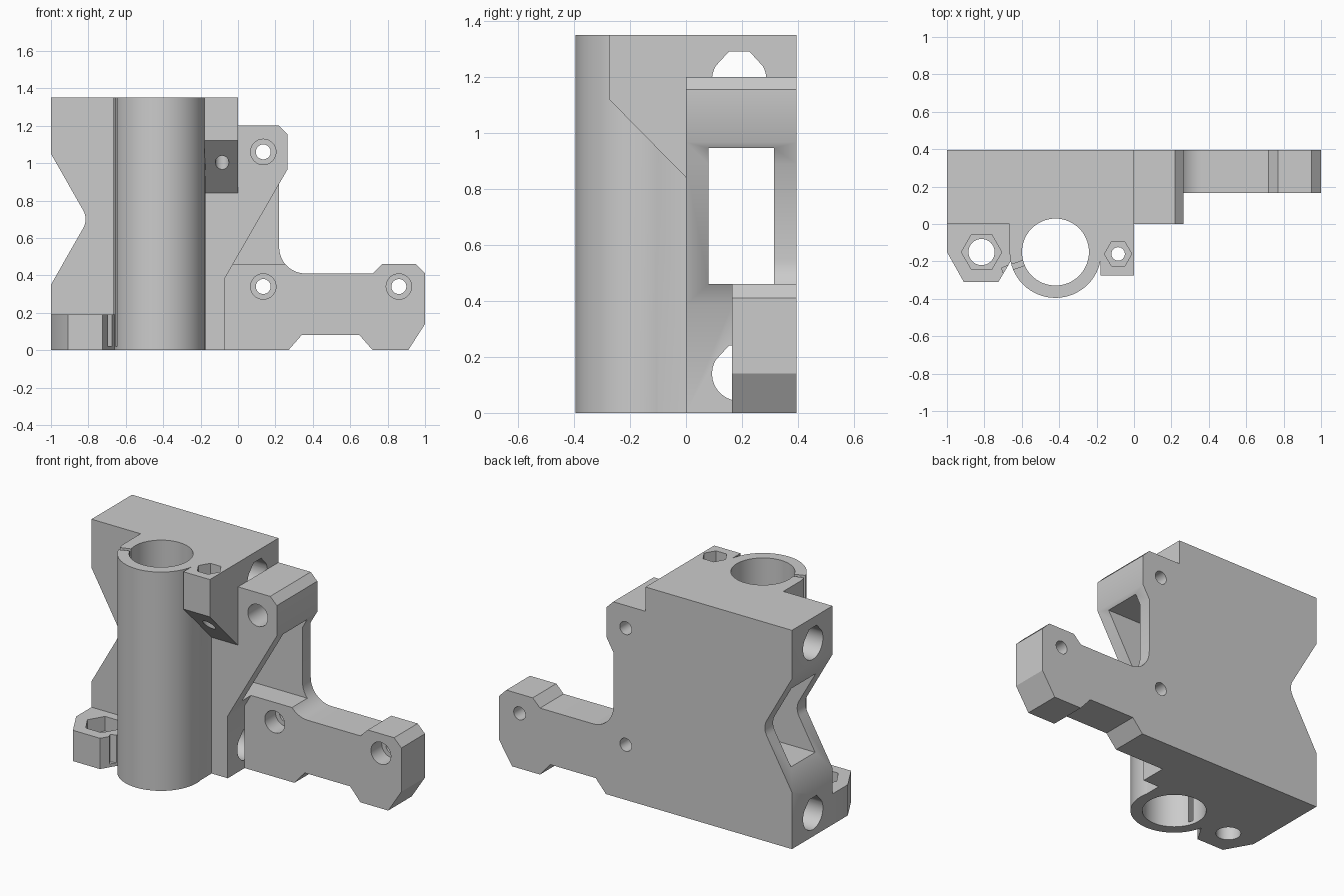
import bpy, bmesh
from math import cos, sin, pi, radians

cube = bpy.data.objects.get("Cube")
if cube:
    bpy.data.objects.remove(cube, do_unlink=True)

grey = bpy.data.materials.new("light_grey_plastic")
grey.use_nodes = True
colour = (0.6, 0.6, 0.6, 1)
grey.diffuse_color = colour
grey.node_tree.nodes["Principled BSDF"].inputs["Base Color"].default_value = colour

TOP, BACK = 1.35, 0.395


def prism(name, pts, axis, a, b):
    """Extrude a 2D outline along an axis from a to b."""
    place = {"x": lambda p, t: (t, p[0], p[1]),
             "y": lambda p, t: (p[0], t, p[1]),
             "z": lambda p, t: (p[0], p[1], t)}[axis]
    bm = bmesh.new()
    lo = [bm.verts.new(place(p, a)) for p in pts]
    hi = [bm.verts.new(place(p, b)) for p in pts]
    n = len(pts)
    bm.faces.new(lo)
    bm.faces.new(hi)
    for i in range(n):
        j = (i + 1) % n
        bm.faces.new((lo[i], lo[j], hi[j], hi[i]))
    bmesh.ops.recalc_face_normals(bm, faces=bm.faces)
    mesh = bpy.data.meshes.new(name)
    bm.to_mesh(mesh)
    bm.free()
    mesh.materials.append(grey)
    ob = bpy.data.objects.new(name, mesh)
    bpy.context.collection.objects.link(ob)
    return ob


def arc(cx, cy, r, start, end, n):
    return [(cx + r * cos(radians(start + (end - start) * i / n)),
             cy + r * sin(radians(start + (end - start) * i / n))) for i in range(n + 1)]


def ring(cx, cy, r, n=48):
    return arc(cx, cy, r, 0, 360, n)[:-1]


def rect(x0, y0, x1, y1):
    return [(x0, y0), (x1, y0), (x1, y1), (x0, y1)]


# Main plate outline with left notch, upper lug, arm and fillet
outline = [(-1, 0), (0.27, 0), (0.34, 0.08), (0.65, 0.08), (0.72, 0), (0.91, 0),
           (1, 0.14), (1, 0.41), (0.95, 0.46), (0.77, 0.46), (0.72, 0.41)]
outline += arc(0.36, 0.55, 0.14, 270, 180, 12)
outline += [(0.22, 0.889), (0.265, 0.967), (0.265, 1.155), (0.22, 1.2), (0, 1.2),
            (0, TOP), (-1, TOP), (-1, 1.05)]
outline += arc(-0.91, 0.7, 0.095, 30, -30, 8) + [(-1, 0.35)]
bracket = prism("motion_bracket", outline, "y", 0, BACK)

TX, TY = -0.42, -0.15
parts = [
    # Vertical bearing tube and the web joining it to the plate
    prism("bearing_tube", ring(TX, TY, 0.245, 64), "z", 0, TOP),
    prism("tube_web", rect(-0.665, TY, -0.18, 0.03), "z", 0, TOP),
    # Lower left nut holder
    prism("left_nut_block", [(-1, 0.03), (-1, -0.15), (-0.91, -0.31), (-0.725, -0.31),
                             (-0.63, -0.15), (-0.63, 0.03)], "z", 0, 0.19),
    # Upper right nut holder with sloping underside
    prism("right_nut_block", [(0.03, 0.81), (-0.275, 1.12), (-0.275, TOP), (0.03, TOP)],
          "x", -0.18, 0),
]


def teardrop(cy, cz):
    return arc(cy, cz, 0.097, 150, 390, 28) + [(cy + 0.037, cz + 0.1), (cy - 0.037, cz + 0.1)]


d, w = radians(199), 0.014
slit = [(TX + r * cos(d) - s * sin(d), TY + r * sin(d) + s * cos(d))
        for r, s in ((0.14, -w), (0.3, -w), (0.3, w), (0.14, w))]

cutters = [
    # Recess in front of the arm, bounded by a diagonal brace
    prism("front_recess", [(-0.07, -0.1), (1.2, -0.1), (1.2, 1.2), (0.4, 1.2015),
                           (-0.07, 0.385)], "y", -0.1, 0.165),
    # Belt slot, rod holes and tube bore
    prism("belt_slot", rect(0.08, 0.46, 0.315, 0.945), "x", -1.2, 0.4),
    prism("upper_rod_hole", teardrop(0.19, 1.19), "x", -1.2, 0),
    prism("lower_rod_hole", teardrop(0.19, 0.14), "x", -1.2, -0.07),
    prism("tube_bore", ring(TX, TY, 0.179, 64), "z", -0.1, 1.5),
    prism("tube_slit", slit, "z", 0.02, 1.5),
    # Nut pockets and their screw holes
    prism("left_nut_hole", ring(-0.815, -0.15, 0.07), "z", -0.1, 0.3),
    prism("left_nut_pocket", ring(-0.815, -0.15, 0.108, 6), "z", 0.1, 0.3),
    prism("right_nut_hole", ring(-0.085, -0.16, 0.036, 32), "z", 0.5, 1.5),
    prism("right_nut_pocket", ring(-0.085, -0.16, 0.073, 6), "z", 1.27, 1.5),
]
# Counterbored mounting holes
for x, z in ((0.135, 1.06), (0.135, 0.34), (0.86, 0.34)):
    cutters.append(prism("screw_hole", ring(x, z, 0.04, 32), "y", -0.1, 0.5))
    cutters.append(prism("screw_counterbore", ring(x, z, 0.068, 32), "y", -0.1, 0.27))

# Recess the plate first, then join the parts, then cut the rest
steps = [(cutters[0], "DIFFERENCE")]
steps += [(p, "UNION") for p in parts]
steps += [(c, "DIFFERENCE") for c in cutters[1:]]
for helper, operation in steps:
    mod = bracket.modifiers.new(helper.name, "BOOLEAN")
    mod.operation = operation
    mod.solver = "EXACT"
    mod.object = helper
    helper.hide_render = True

bpy.context.view_layer.update()
graph = bpy.context.evaluated_depsgraph_get()
result = bpy.data.meshes.new_from_object(bracket.evaluated_get(graph))
bracket.modifiers.clear()
bracket.data = result
for helper, _ in steps:
    bpy.data.objects.remove(helper, do_unlink=True)

result.materials.clear()
result.materials.append(grey)
for poly in result.polygons:
    poly.material_index = 0

bpy.ops.object.select_all(action="DESELECT")
bracket.select_set(True)
bpy.context.view_layer.objects.active = bracket
bpy.ops.object.shade_smooth_by_angle(angle=pi / 6)
